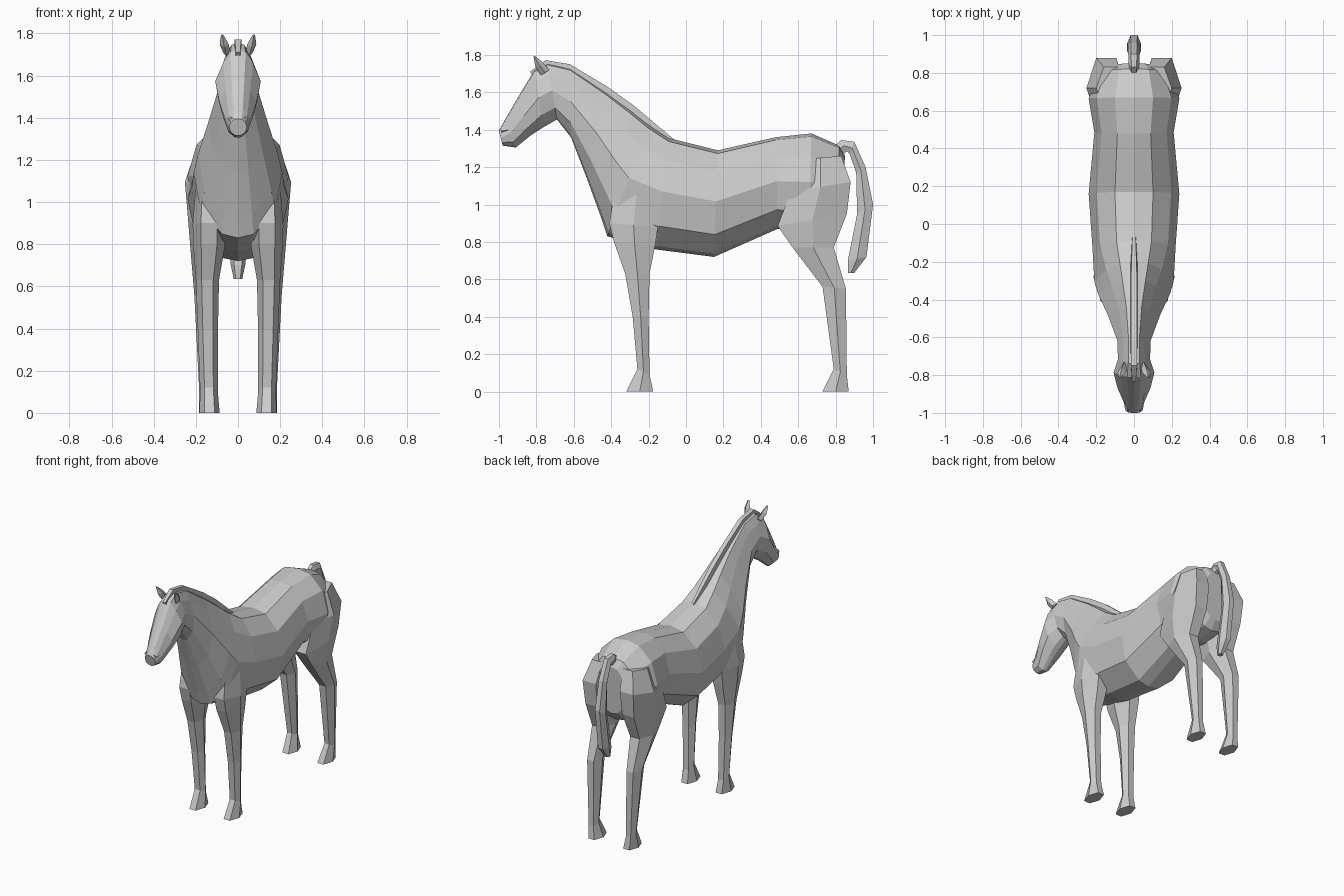
import bpy, bmesh


def loft(name, profile, sections, side=1):
    """Skin rings; each section is (y0, z0, y1, z1, half width, centre x[, upper fullness])."""
    bm = bmesh.new()
    rings = []
    for s in sections:
        y0, z0, y1, z1, w, xc = s[:6]
        full = s[6] if len(s) > 6 else 1
        ring = []
        for u, t in profile:
            k = full if t < 0.4 else 1
            ring.append(bm.verts.new((side * (xc + u * w * k), y0 + (y1 - y0) * t, z0 + (z1 - z0) * t)))
        rings.append(ring)
    n = len(profile)
    for a, b in zip(rings, rings[1:]):
        for i in range(n):
            j = (i + 1) % n
            bm.faces.new((a[i], a[j], b[j], b[i]))
    bm.faces.new(rings[0])
    bm.faces.new(rings[-1])
    bmesh.ops.recalc_face_normals(bm, faces=bm.faces)
    me = bpy.data.meshes.new(name)
    bm.to_mesh(me)
    bm.free()
    ob = bpy.data.objects.new(name, me)
    bpy.context.collection.objects.link(ob)
    return ob


# Cross-sections: across (-1..1), and from first to second rail (0..1)
half = [(0.42, 0.03), (0.82, 0.2), (1, 0.48), (0.84, 0.79), (0.35, 0.97)]
BODY = [(0, 0)] + half + [(0, 1)] + [(-u, t) for u, t in reversed(half)]
HEX = [(-.5, 0), (.5, 0), (1, .5), (.5, 1), (-.5, 1), (-1, .5)]
BOX = [(-.7, 0), (.7, 0), (1, 1), (-1, 1)]
DIAMOND = [(0, 0), (1, .5), (0, 1), (-1, .5)]

# Trunk, neck and head in one skin, from rump to muzzle
loft("body", BODY, [
    (.85, 1.26, .83, .92, .12, 0),
    (.82, 1.315, .79, .86, .185, 0),
    (.67, 1.38, .66, .84, .24, 0),
    (.48, 1.36, .49, .87, .21, 0),
    (.17, 1.29, .15, .72, .24, 0),
    (-.09, 1.355, -.16, .76, .22, 0),
    (-.20, 1.43, -.42, .83, .21, 0, .85),
    (-.30, 1.51, -.45, .92, .19, 0, .75),
    (-.43, 1.605, -.53, 1.14, .14, 0, .7),
    (-.62, 1.73, -.615, 1.36, .088, 0, .75),
    (-.74, 1.755, -.69, 1.455, .085, 0, .85),
    (-.81, 1.72, -.76, 1.415, .108, 0, .8),
    (-.90, 1.57, -.83, 1.37, .088, 0, .8),
    (-.97, 1.45, -.91, 1.305, .055, 0, 1),
    (-1.0, 1.395, -.98, 1.315, .042, 0, 1)])

# Mane with forelock
loft("mane", BOX, [
    (-.06, 1.345, -.07, 1.32, .012, 0),
    (-.28, 1.53, -.25, 1.44, .022, 0),
    (-.42, 1.63, -.39, 1.54, .022, 0),
    (-.62, 1.75, -.60, 1.66, .022, 0),
    (-.75, 1.772, -.73, 1.68, .022, 0),
    (-.835, 1.71, -.80, 1.67, .014, 0)])

# Tail
loft("tail", HEX, [
    (.80, 1.32, .83, 1.26, .025, 0),
    (.83, 1.345, .86, 1.285, .028, 0),
    (.90, 1.335, .875, 1.27, .03, 0),
    (.96, 1.20, .91, 1.17, .032, 0),
    (1.0, 1.00, .915, .95, .036, 0),
    (.965, .72, .865, .70, .036, 0),
    (.90, .635, .865, .635, .02, 0)])

for side, label in ((1, "left"), (-1, "right")):
    # Front leg with hoof
    loft("front_leg_" + label, HEX, [
        (-.37, 1.15, -.14, 1.15, .06, .135),
        (-.41, .90, -.15, .88, .078, .137),
        (-.385, .80, -.165, .78, .075, .137),
        (-.325, .63, -.195, .63, .055, .145),
        (-.285, .40, -.20, .40, .048, .143),
        (-.26, .12, -.195, .09, .042, .138),
        (-.32, 0, -.175, 0, .048, .135)], side)
    # Hind leg with thigh and hoof
    loft("hind_leg_" + label, HEX, [
        (.61, 1.24, .83, 1.26, .08, .12),
        (.56, 1.07, .88, 1.12, .105, .147),
        (.49, .885, .86, .95, .092, .145),
        (.57, .77, .79, .77, .075, .15),
        (.73, .56, .855, .55, .052, .155),
        (.79, .12, .86, .09, .037, .147),
        (.73, 0, .87, 0, .048, .138)], side)
    # Ear
    loft("ear_" + label, DIAMOND, [
        (-.775, 1.69, -.73, 1.72, .016, .052),
        (-.805, 1.735, -.765, 1.76, .022, .065),
        (-.815, 1.79, -.808, 1.795, .006, .075)], side)
    # Nostril
    loft("nostril_" + label, DIAMOND, [
        (-.99, 1.405, -.985, 1.38, .012, .034),
        (-.955, 1.415, -.95, 1.385, .012, .04)], side)
